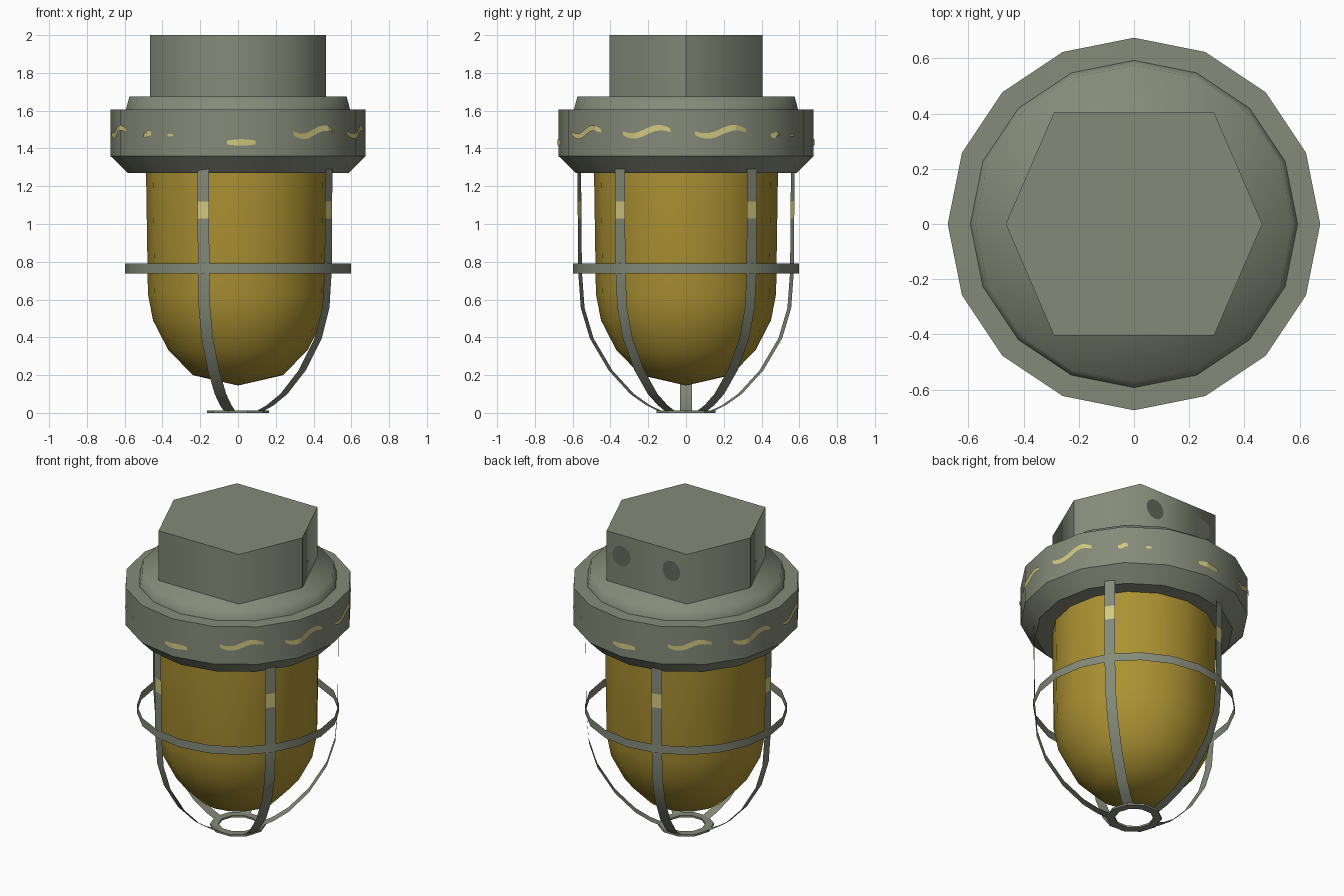
import bpy, bmesh, math
from math import sin, cos, pi, radians

if "Cube" in bpy.data.objects:
    bpy.data.objects.remove(bpy.data.objects["Cube"])


def material(name, rgb):
    m = bpy.data.materials.new(name)
    m.diffuse_color = (*rgb, 1)
    m.use_nodes = True
    m.node_tree.nodes["Principled BSDF"].inputs["Base Color"].default_value = m.diffuse_color
    return m


GREY = material("grey_green_metal", (0.235, 0.255, 0.19))
AMBER = material("amber_glass", (0.41, 0.285, 0.032))
PAINT = material("worn_pale_yellow", (0.64, 0.575, 0.22))
DARK = material("dark_grey", (0.13, 0.14, 0.108))


def finish(bm, name, mats, smooth=None):
    me = bpy.data.meshes.new(name)
    bmesh.ops.remove_doubles(bm, verts=bm.verts, dist=1e-5)
    bm.to_mesh(me)
    bm.free()
    for m in mats:
        me.materials.append(m)
    ob = bpy.data.objects.new(name, me)
    bpy.context.collection.objects.link(ob)
    if smooth:
        bpy.ops.object.select_all(action='DESELECT')
        ob.select_set(True)
        bpy.context.view_layer.objects.active = ob
        bpy.ops.object.shade_smooth_by_angle(angle=radians(smooth))
    return ob


def lathe(name, profile, n, mat, loop=False, smooth=35):
    """Spin an (r, z) profile, listed bottom to top on its outer side."""
    bm = bmesh.new()
    rows = [[bm.verts.new((r * cos(2 * pi * i / n), r * sin(2 * pi * i / n), z))
             for i in range(n)] for r, z in profile]
    pairs = list(zip(rows, rows[1:])) + ([(rows[-1], rows[0])] if loop else [])
    for a, b in pairs:
        for i in range(n):
            j = (i + 1) % n
            bm.faces.new((a[i], a[j], b[j], b[i]))
    return finish(bm, name, [mat], smooth)


# Amber glass dome
lathe("glass_dome", [(0, .145), (.24, .2), (.37, .335), (.45, .49), (.477, .63), (.487, 1.28)],
      16, AMBER, smooth=45)

# Collar with chamfered underside and raised lid
R = .675
lathe("collar", [(.45, 1.27), (.585, 1.27), (R, 1.36), (R, 1.605), (.59, 1.607)], 16, GREY)
lathe("lid", [(.595, 1.6), (.575, 1.675), (0, 1.675)], 16, GREY, smooth=80)

# Six-sided cap, creased only at the top and at the two side corners
bm = bmesh.new()
pts = [(.465, 0), (.29, .405), (-.29, .405), (-.465, 0), (-.29, -.405), (.29, -.405)]
low = [bm.verts.new((x, y, 1.66)) for x, y in pts]
top = [bm.verts.new((x, y, 2)) for x, y in pts]
bm.faces.new(top)
for i in range(6):
    j = (i + 1) % 6
    bm.faces.new((low[i], low[j], top[j], top[i]))
for f in bm.faces:
    f.smooth = True
for e in bm.edges:
    a, b = e.verts
    e.smooth = not ((a.co.z > 1.9 and b.co.z > 1.9) or (abs(a.co.x) > .4 and abs(b.co.x) > .4))
finish(bm, "hex_cap", [GREY])

# Two round cable plugs on the back of the cap
for side, label in ((1, "right"), (-1, "left")):
    bm = bmesh.new()
    ring = [bm.verts.new((side * .18 - .065 * cos(2 * pi * i / 16), .409,
                          1.865 + .065 * sin(2 * pi * i / 16))) for i in range(16)]
    f = bm.faces.new(ring)
    f.normal_update()
    if f.normal.y < 0:
        f.normal_flip()
    finish(bm, "cable_plug_" + label, [DARK])

# Cage: flat ribs, middle hoop and bottom ring
RIB = [(.14, .008), (.21, .04), (.3, .1), (.42, .225), (.525, .395), (.575, .555), (.59, .75),
       (.592, 1.03), (.593, 1.12), (.595, 1.305)]
for k in range(5):
    a = radians(36 + 72 * k)
    bm = bmesh.new()
    rows = [[bm.verts.new((r * cos(a) - s * sin(a), r * sin(a) + s * cos(a), z))
             for s in (-.032, .032)] for r, z in RIB]
    for p, q in zip(rows, rows[1:]):
        f = bm.faces.new((p[0], p[1], q[1], q[0]))
        f.material_index = int(1.03 < f.calc_center_median().z < 1.12)
    finish(bm, f"cage_rib_{k + 1}", [GREY, PAINT], 35)
lathe("cage_hoop", [(.598, .737), (.598, .79)], 20, GREY)
lathe("cage_bottom_ring", [(.115, 0), (.165, 0), (.165, .012), (.115, .012)], 10, GREY, loop=True)


# Worn paint strokes around the collar, repeated after half a turn
def collar_radius(deg):
    off = (deg % 22.5) - 11.25
    return R * cos(pi / 16) / cos(radians(off)) + .005


def stroke(bm, start, end, z, wave, half):
    n = 14
    rows = []
    for i in range(n + 1):
        t = i / n
        deg = start + (end - start) * t
        r, a = collar_radius(deg), radians(deg)
        zc = z - wave * sin(2 * pi * t * .9 + .3)
        h = half * (.6 + .4 * sin(pi * t))
        rows.append([bm.verts.new((r * cos(a), r * sin(a), zc + s * h)) for s in (-1, 1)])
    for p, q in zip(rows, rows[1:]):
        bm.faces.new((p[0], q[0], q[1], p[1]))


bm = bmesh.new()
for turn in (0, 180):
    for start, end, z, wave, half in ((-95, -82, 1.432, 0, .017), (-64, -42, 1.486, .022, .017),
                                      (-30, -7, 1.488, .022, .017), (4, 28, 1.488, .022, .017),
                                      (42, 47, 1.474, .006, .015), (56, 59, 1.47, 0, .008)):
        stroke(bm, start + turn, end + turn, z, wave, half)
finish(bm, "collar_paint_strokes", [PAINT])
